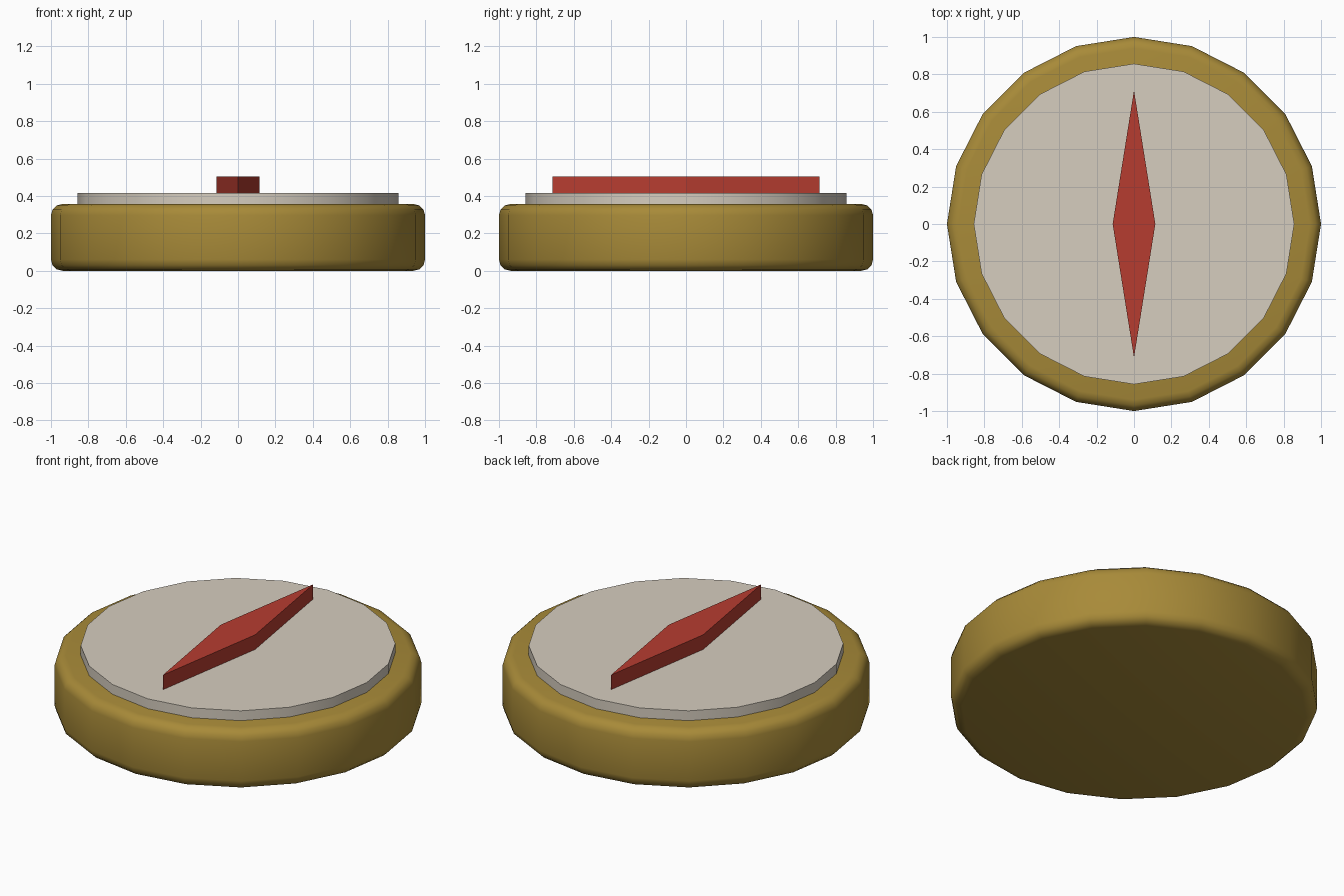
import bpy
import bmesh
import math

cube = bpy.data.objects.get("Cube")
if cube:
    bpy.data.objects.remove(cube, do_unlink=True)


def material(name, rgb):
    mat = bpy.data.materials.new(name)
    mat.use_nodes = True
    color = (*rgb, 1.0)
    mat.diffuse_color = color
    mat.node_tree.nodes["Principled BSDF"].inputs["Base Color"].default_value = color
    return mat


def prism(name, outline, bottom, top, mat, bevel=0.0):
    """Extrude a flat outline upward, optionally rounding both rims."""
    bm = bmesh.new()
    base = bm.faces.new([bm.verts.new((x, y, bottom)) for x, y in outline])
    raised = bmesh.ops.extrude_face_region(bm, geom=[base], use_keep_orig=True)
    for item in raised["geom"]:
        if isinstance(item, bmesh.types.BMVert):
            item.co.z = top
    bmesh.ops.recalc_face_normals(bm, faces=bm.faces[:])
    if bevel:
        rims = [e for e in bm.edges if abs(e.verts[0].co.z - e.verts[1].co.z) < 1e-5]
        bmesh.ops.bevel(bm, geom=rims, offset=bevel, segments=3,
                        profile=0.5, affect='EDGES')
    mesh = bpy.data.meshes.new(name)
    bm.to_mesh(mesh)
    bm.free()
    mesh.materials.append(mat)
    obj = bpy.data.objects.new(name, mesh)
    bpy.context.collection.objects.link(obj)
    return obj


def smooth(obj):
    bpy.ops.object.select_all(action='DESELECT')
    obj.select_set(True)
    bpy.context.view_layer.objects.active = obj
    bpy.ops.object.shade_smooth_by_angle(angle=math.radians(40))


def ring(radius, sides=20):
    steps = [math.tau * i / sides for i in range(sides)]
    return [(radius * math.cos(a), radius * math.sin(a)) for a in steps]


brass = material("brass", (0.39, 0.255, 0.04))
ivory = material("ivory", (0.67, 0.61, 0.52))
red = material("needle red", (0.47, 0.046, 0.03))

# Rounded casing
smooth(prism("casing", ring(1.0), 0.0, 0.357, brass, bevel=0.06))

# Raised dial plate
smooth(prism("dial", ring(0.857), 0.33, 0.416, ivory))

# Diamond needle
diamond = [(0.114, 0), (0, 0.714), (-0.114, 0), (0, -0.714)]
prism("needle", diamond, 0.4, 0.504, red)
